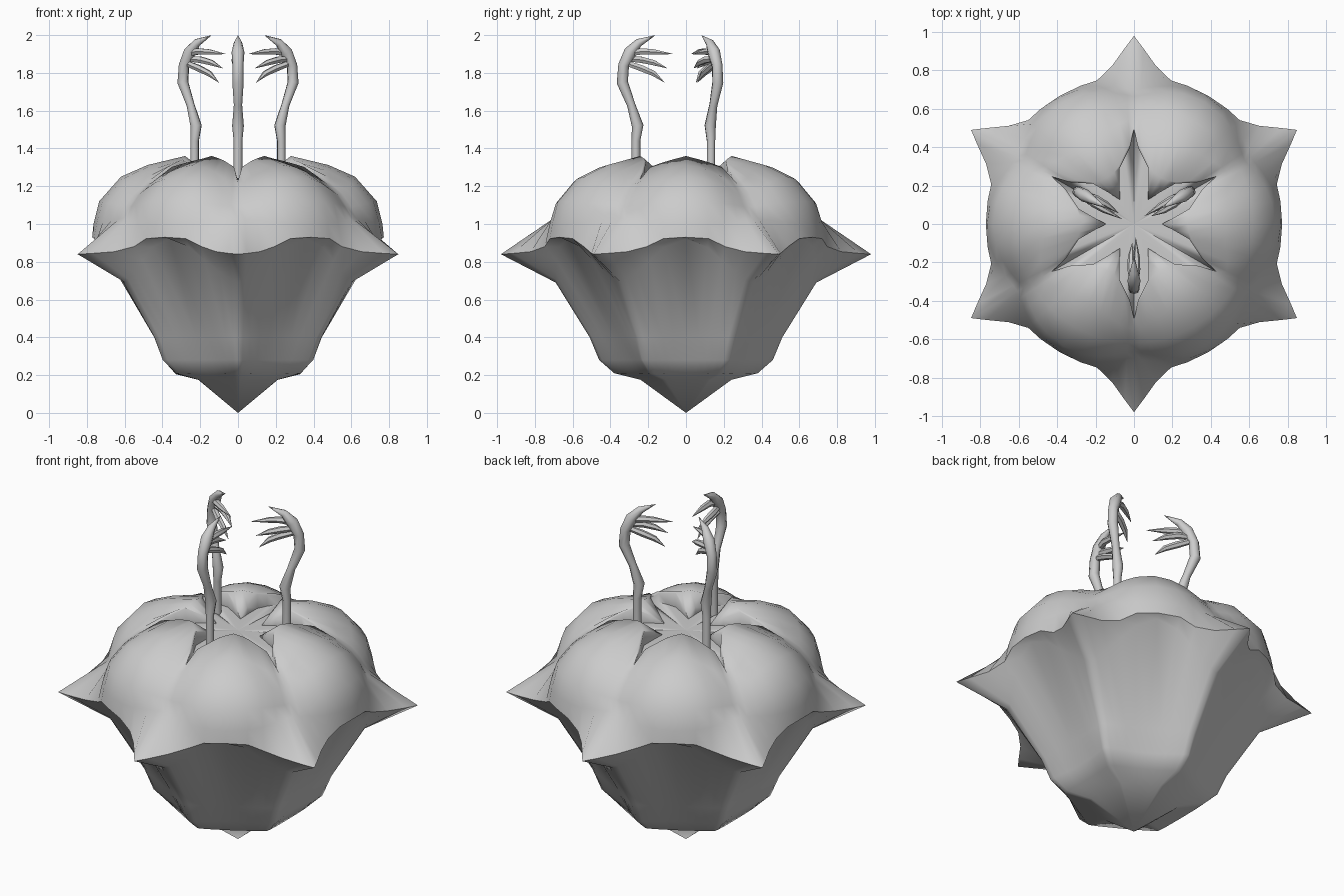
import bpy, bmesh, math
from mathutils import Vector

if "Cube" in bpy.data.objects:
    bpy.data.objects.remove(bpy.data.objects["Cube"])

grey = bpy.data.materials.new("warm grey")
grey.diffuse_color = (0.6, 0.6, 0.6, 1)
grey.use_nodes = True
grey.node_tree.nodes["Principled BSDF"].inputs["Base Color"].default_value = grey.diffuse_color


def finish(bm, name, angle):
    bmesh.ops.recalc_face_normals(bm, faces=bm.faces)
    mesh = bpy.data.meshes.new(name)
    bm.to_mesh(mesh)
    bm.free()
    mesh.materials.append(grey)
    obj = bpy.data.objects.new(name, mesh)
    bpy.context.collection.objects.link(obj)
    bpy.ops.object.select_all(action='DESELECT')
    obj.select_set(True)
    bpy.context.view_layer.objects.active = obj
    bpy.ops.object.shade_smooth_by_angle(angle=math.radians(angle))
    return obj


def bridge(bm, a, b):
    n = len(a)
    for i in range(n):
        bm.faces.new((a[i], a[(i + 1) % n], b[(i + 1) % n], b[i]))


# Half of one sector: degrees from the spike axis to the middle of a lobe
STEPS = (0, 3, 8, 14.5, 21, 30)
LOBE = (0, .10, .34, .66, .88, 1)      # rounded lobes between soft valleys
SPIKE = (0, .30, .72, 1, 1, 1)         # pointed thorn
SPIKE_Z = (0, .05, .15, .45, .92, 1)   # height of the thorn's side edges
KEEL = (0, .08, .25, .52, .82, 1)      # underside of thorn
HEX = (0, .18, .45, .74, .92, 1)       # flat panels between ridges


def ring(bm, half):
    """Mirror half a sector and repeat it six times; half = (radius, height) per step."""
    sector = [(-STEPS[i], half[i]) for i in range(5, 0, -1)]
    sector += [(STEPS[i], half[i]) for i in range(5)]
    verts = []
    for k in range(6):
        for deg, (r, z) in sector:
            a = math.radians(90 + 60 * k + deg)
            verts.append(bm.verts.new((r * math.cos(a), r * math.sin(a), z)))
    return verts


def blend(r0, z0, r1, z1, weights, z_weights=None):
    return [(r0 + (r1 - r0) * w, z0 + (z1 - z0) * v)
            for w, v in zip(weights, z_weights or weights)]


# Lobed body with star-shaped recess and six thorns
star = (.49, .40, .347, .30, .21, .145)
floor_z = (1.225, 1.245, 1.25, 1.25, 1.25, 1.25)
rim_z = (1.23, 1.298, 1.318, 1.335, 1.295, 1.255)
crest = ((.50, 1.228), (.418, 1.302), (.365, 1.321), (.312, 1.338), (.288, 1.348), (.28, 1.36))
profile = [
    list(zip(star, floor_z)),
    list(zip(star, rim_z)),
    list(crest),
    blend(.55, 1.21, .48, 1.312, LOBE),
    blend(.62, 1.15, .62, 1.25, LOBE),
    blend(.665, 1.09, .735, 1.12, LOBE),
    blend(.70, 1.03, .765, 1.00, LOBE),
    blend(.98, .84, .772, .93, SPIKE, SPIKE_Z),
    blend(.69, .69, .725, .92, KEEL),
    blend(.51, .40, .44, .40, HEX),
    blend(.46, .28, .375, .28, HEX),
    blend(.38, .21, .33, .205, HEX),
    blend(.24, .175, .21, .175, HEX),
]
bm = bmesh.new()
rings = [ring(bm, p) for p in profile]
for a, b in zip(rings, rings[1:]):
    bridge(bm, a, b)
for loop, z in ((rings[0], 1.25), (rings[-1], 0)):
    tip = bm.verts.new((0, 0, z))
    for i in range(len(loop)):
        bm.faces.new((loop[i], loop[(i + 1) % len(loop)], tip))
finish(bm, "thorny_body", 62)


# Tapered tube along points (distance out, sideways, height, thickness)
def tube(bm, points, turn, sides=8):
    pos = [Vector(p[:3]) for p in points]
    loops = []
    for i, p in enumerate(points):
        d = (pos[min(i + 1, len(pos) - 1)] - pos[max(i - 1, 0)]).normalized()
        side = Vector((0, 1, 0))
        side = (side - d * side.dot(d)).normalized()
        up = d.cross(side)
        loop = []
        for s in range(sides):
            a = 2 * math.pi * s / sides
            v = pos[i] + (side * math.cos(a) + up * math.sin(a)) * p[3]
            c, n = math.cos(turn), math.sin(turn)
            loop.append(bm.verts.new((v.x * c - v.y * n, v.x * n + v.y * c, v.z)))
        loops.append(loop)
    for a, b in zip(loops, loops[1:]):
        bridge(bm, a, b)
    bm.faces.new(loops[0])
    bm.faces.new(loops[-1])


stalk = [(.265, 0, 1.24, .023), (.265, 0, 1.44, .023), (.256, 0, 1.52, .031),
         (.29, 0, 1.63, .022), (.337, 0, 1.75, .03), (.33, 0, 1.84, .029),
         (.295, 0, 1.91, .034), (.25, 0, 1.96, .022), (.165, 0, 1.998, .001)]
# Finger: tip distance, sideways shift, tip height, root height
fingers = [(.07, .014, 1.90, 1.90), (.10, -.016, 1.825, 1.875), (.115, .008, 1.75, 1.85)]

# Three arms with clawed hands
for n, deg in enumerate((30, 150, 270)):
    turn = math.radians(deg)
    bm = bmesh.new()
    tube(bm, stalk, turn)
    for tip, shift, z, root in fingers:
        tube(bm, [(.31, 0, root, .016),
                  (.235, shift, (root * .6 + z * .4) + .014, .019),
                  (.17, shift, (root * .35 + z * .65) + .011, .016),
                  (tip, shift * .6, z, .001)], turn, 6)
    finish(bm, f"clawed_arm_{n + 1}", 50)
